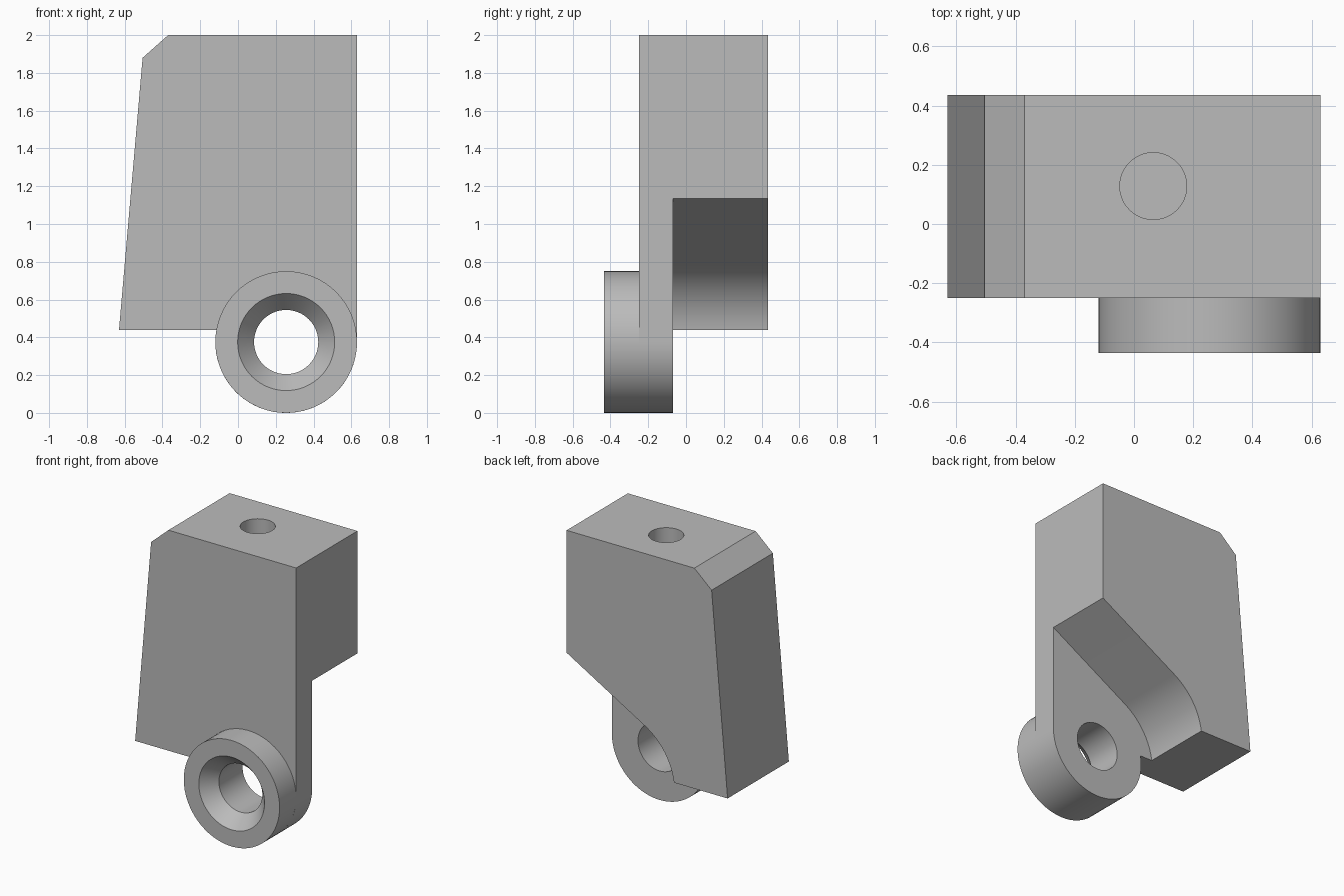
import bpy, bmesh
from math import sin, cos, tan, pi, radians
from mathutils import Matrix

cube = bpy.data.objects.get("Cube")
if cube:
    bpy.data.objects.remove(cube, do_unlink=True)

EYE_X, EYE_Z = 0.255, 0.375      # centre of the mounting eye
EYE_R, BORE_R, SINK_R = 0.375, 0.17, 0.257
FRONT, PLATE_BACK, BACK = -0.25, -0.07, 0.435
RELIEF_R = 0.47                  # clearance round behind the eye

grey = bpy.data.materials.new("plain grey")
grey.use_nodes = True
grey.diffuse_color = (0.5, 0.5, 0.5, 1)
grey.node_tree.nodes["Principled BSDF"].inputs["Base Color"].default_value = grey.diffuse_color


def make_object(name, bm):
    bmesh.ops.recalc_face_normals(bm, faces=bm.faces)
    mesh = bpy.data.meshes.new(name)
    bm.to_mesh(mesh)
    bm.free()
    mesh.materials.append(grey)
    obj = bpy.data.objects.new(name, mesh)
    bpy.context.collection.objects.link(obj)
    return obj


def arc(radius, start, end, steps):
    angles = [radians(start + (end - start) * i / steps) for i in range(steps + 1)]
    return [(EYE_X + radius * cos(a), EYE_Z + radius * sin(a)) for a in angles]


def extrude(name, outline, y0, y1):
    """Extrude an x-z outline along y."""
    bm = bmesh.new()
    face = bm.faces.new([bm.verts.new((x, y0, z)) for x, z in outline])
    new = bmesh.ops.extrude_face_region(bm, geom=[face])["geom"]
    verts = [v for v in new if isinstance(v, bmesh.types.BMVert)]
    bmesh.ops.translate(bm, verts=verts, vec=(0, y1 - y0, 0))
    return make_object(name, bm)


def cut(target, cutter):
    cutter.hide_render = True
    mod = target.modifiers.new("cut", 'BOOLEAN')
    mod.operation = 'DIFFERENCE'
    mod.solver = 'EXACT'
    mod.object = cutter
    bpy.context.view_layer.objects.active = target
    bpy.ops.object.modifier_apply(modifier=mod.name)
    bpy.data.objects.remove(cutter, do_unlink=True)


# Body: tapered block whose lower right corner runs into the round eye
left_meet = 170
outline = [(-0.63, 0.44), (-0.505, 1.88), (-0.37, 2), (0.63, 2)]
outline += arc(EYE_R, 0, left_meet - 360, 60)
body = extrude("body", outline, FRONT, BACK)

# Relief behind the eye: sloped face running tangentially into an arc
curve = arc(RELIEF_R, 120, 180, 20)
x0, z0 = curve[0]
relief = [(1, z0 + (1 - x0) * tan(pi / 6))] + curve + [(curve[-1][0], -1), (1, -1)]
cut(body, extrude("relief_cutter", relief, PLATE_BACK, 1))

# Bore through the plate
cut(body, extrude("bore_cutter", arc(BORE_R, 0, 360, 64)[:-1], -1, 1 + PLATE_BACK - 1 + 0.02))

# Blind hole in the top
bm = bmesh.new()
bmesh.ops.create_cone(bm, cap_ends=True, segments=48, radius1=0.113, radius2=0.113,
                      depth=1, matrix=Matrix.Translation((0.065, 0.128, 2)))
cut(body, make_object("top_hole_cutter", bm))

# Boss: countersunk ring turned about the eye axis
bm = bmesh.new()
profile = [(BORE_R, FRONT), (BORE_R, -0.335), (SINK_R, -0.435), (EYE_R, -0.435), (EYE_R, FRONT)]
verts = [bm.verts.new((EYE_X + r, y, EYE_Z)) for r, y in profile]
edges = [bm.edges.new((a, b)) for a, b in zip(verts, verts[1:])]
bmesh.ops.spin(bm, geom=verts + edges, cent=(EYE_X, 0, EYE_Z), axis=(0, 1, 0),
               angle=2 * pi, steps=64, use_merge=True)
bmesh.ops.remove_doubles(bm, verts=bm.verts, dist=0.0001)
boss = make_object("boss", bm)

# Smooth rounds with crisp edges
for obj in (body, boss):
    bpy.ops.object.select_all(action='DESELECT')
    obj.select_set(True)
    bpy.context.view_layer.objects.active = obj
    bpy.ops.object.shade_smooth_by_angle(angle=radians(25))
